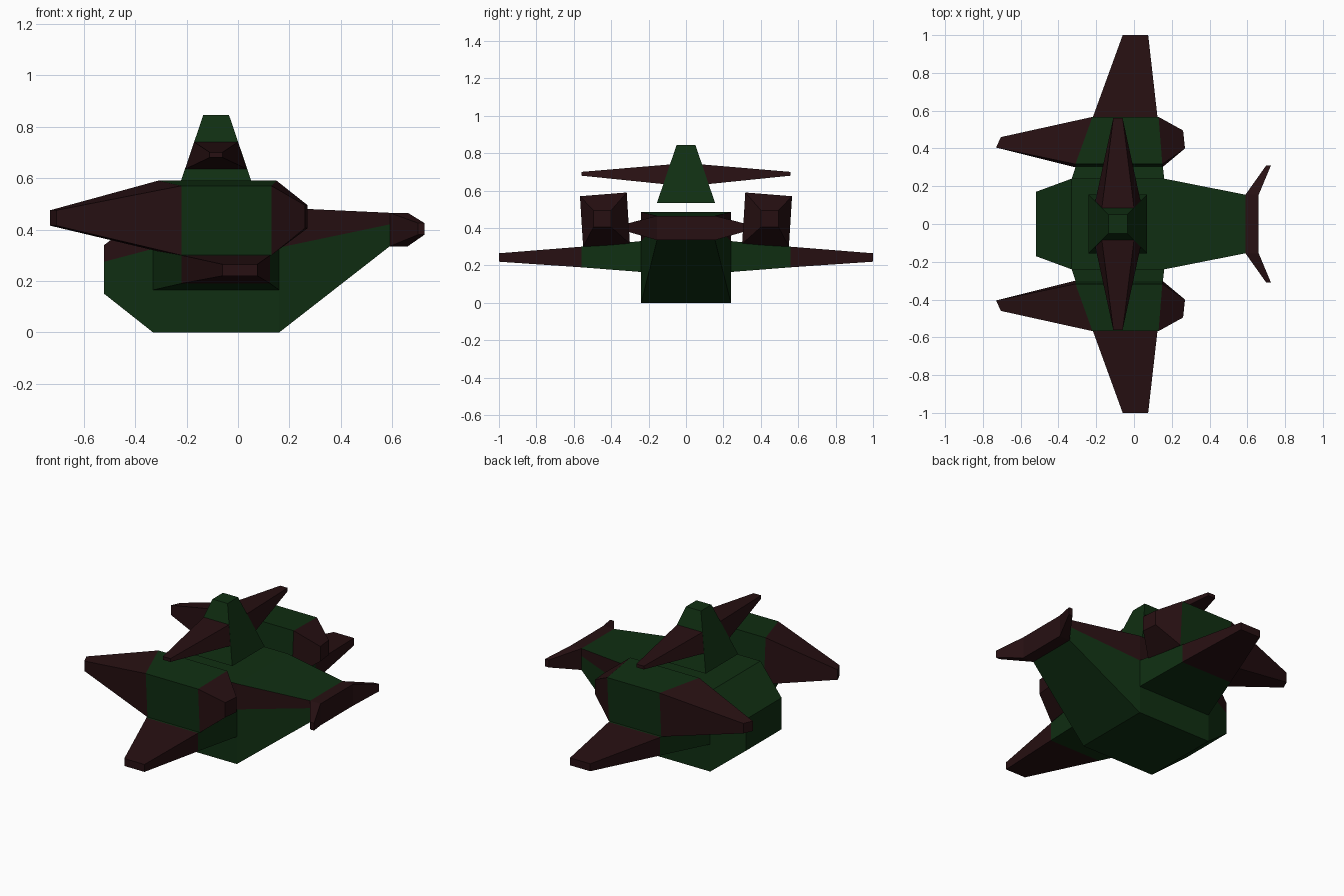
import bpy
import bmesh

if "Cube" in bpy.data.objects:
    bpy.data.objects.remove(bpy.data.objects["Cube"], do_unlink=True)


def make_material(name, rgb):
    mat = bpy.data.materials.new(name)
    mat.use_nodes = True
    mat.diffuse_color = (*rgb, 1)
    mat.node_tree.nodes["Principled BSDF"].inputs["Base Color"].default_value = (*rgb, 1)
    return mat


GREEN, RED = 0, 1
MATERIALS = [make_material("dark green", (0.005, 0.028, 0.006)),
             make_material("dark maroon", (0.020, 0.005, 0.006))]


def loft(name, rings, colour, mirror=False):
    """Skin a list of rings; colour(span, side) picks the material, caps use side -1."""
    bm = bmesh.new()
    loops = [[bm.verts.new(p) for p in ring] for ring in rings]
    n = len(rings[0])
    for span, (a, b) in enumerate(zip(loops, loops[1:])):
        for s in range(n):
            t = (s + 1) % n
            face = bm.faces.new((a[s], a[t], b[t], b[s]))
            face.material_index = colour(span, s)
    for span, ring in ((0, loops[0]), (len(rings) - 2, loops[-1])):
        bm.faces.new(ring).material_index = colour(span, -1)
    bmesh.ops.recalc_face_normals(bm, faces=bm.faces[:])
    mesh = bpy.data.meshes.new(name)
    bm.to_mesh(mesh)
    bm.free()
    for mat in MATERIALS:
        mesh.materials.append(mat)
    obj = bpy.data.objects.new(name, mesh)
    bpy.context.collection.objects.link(obj)
    if mirror:
        mod = obj.modifiers.new("Mirror", 'MIRROR')
        mod.use_axis = (False, True, False)
        mod.use_clip = False
        mod.use_mirror_merge = False
    return obj


def x_ring(x, y0, y1, z0, z1):
    return [(x, y0, z0), (x, y1, z0), (x, y1, z1), (x, y0, z1)]


def y_ring(y, x0, x1, z0, z1):
    return [(x0, y, z0), (x1, y, z0), (x1, y, z1), (x0, y, z1)]


def z_ring(z, x0, x1, w):
    return [(x0, -w, z), (x1, -w, z), (x1, w, z), (x0, w, z)]


# Hull: each station is x, half width, bottom, belt line, top
stations = [(-0.52, 0.17, 0.15, 0.275, 0.34), (-0.33, 0.24, 0, 0.325, 0.485),
            (0.16, 0.24, 0, 0.33, 0.485), (0.59, 0.155, 0.335, 0.42, 0.465)]
hull_rings = [[(x, -w, lo), (x, w, lo), (x, w, belt), (x, w, hi), (x, -w, hi), (x, -w, belt)]
              for x, w, lo, belt, hi in stations]
loft("hull", hull_rings, lambda span, s: RED if s in (2, 4) else GREEN)

# Lower wings: green root, maroon outer panel
loft("lower_wings", [y_ring(0.24, -0.33, 0.16, 0.165, 0.33),
                     y_ring(0.56, -0.22, 0.125, 0.19, 0.30),
                     y_ring(1.0, -0.06, 0.075, 0.22, 0.265)],
     lambda span, s: span, mirror=True)


# Engine pods: green box between two maroon tapered ends
def pod_ring(x_in, x_out):
    return [(x_in, 0.30, 0.315), (x_out, 0.55, 0.30), (x_out, 0.567, 0.57), (x_in, 0.317, 0.59)]


def tip_ring(x_in, x_out, y0, y1, z0, z1):
    return [(x_in, y0, z0), (x_out, y1, z0), (x_out, y1, z1), (x_in, y0, z1)]


loft("engine_pods", [tip_ring(-0.73, -0.705, 0.405, 0.46, 0.415, 0.475),
                     pod_ring(-0.31, -0.22), pod_ring(0.15, 0.13),
                     tip_ring(0.27, 0.26, 0.40, 0.495, 0.405, 0.495)],
     lambda span, s: GREEN if span == 1 else RED, mirror=True)

# Floating tower and its upper wings
loft("tower", [z_ring(0.535, -0.24, 0.07, 0.155), z_ring(0.845, -0.135, -0.035, 0.05)],
     lambda span, s: GREEN)
upper_root = [(-0.205, 0.12, 0.635), (0.035, 0.12, 0.635), (0.0, 0.085, 0.74), (-0.17, 0.085, 0.74)]
loft("upper_wings", [upper_root, y_ring(0.56, -0.11, -0.06, 0.68, 0.70)],
     lambda span, s: RED, mirror=True)

# Tail block with swept fins
loft("tail", [y_ring(-0.31, 0.70, 0.725, 0.38, 0.425),
              y_ring(-0.155, 0.59, 0.66, 0.335, 0.465),
              y_ring(0.155, 0.59, 0.66, 0.335, 0.465),
              y_ring(0.31, 0.70, 0.725, 0.38, 0.425)],
     lambda span, s: RED)
